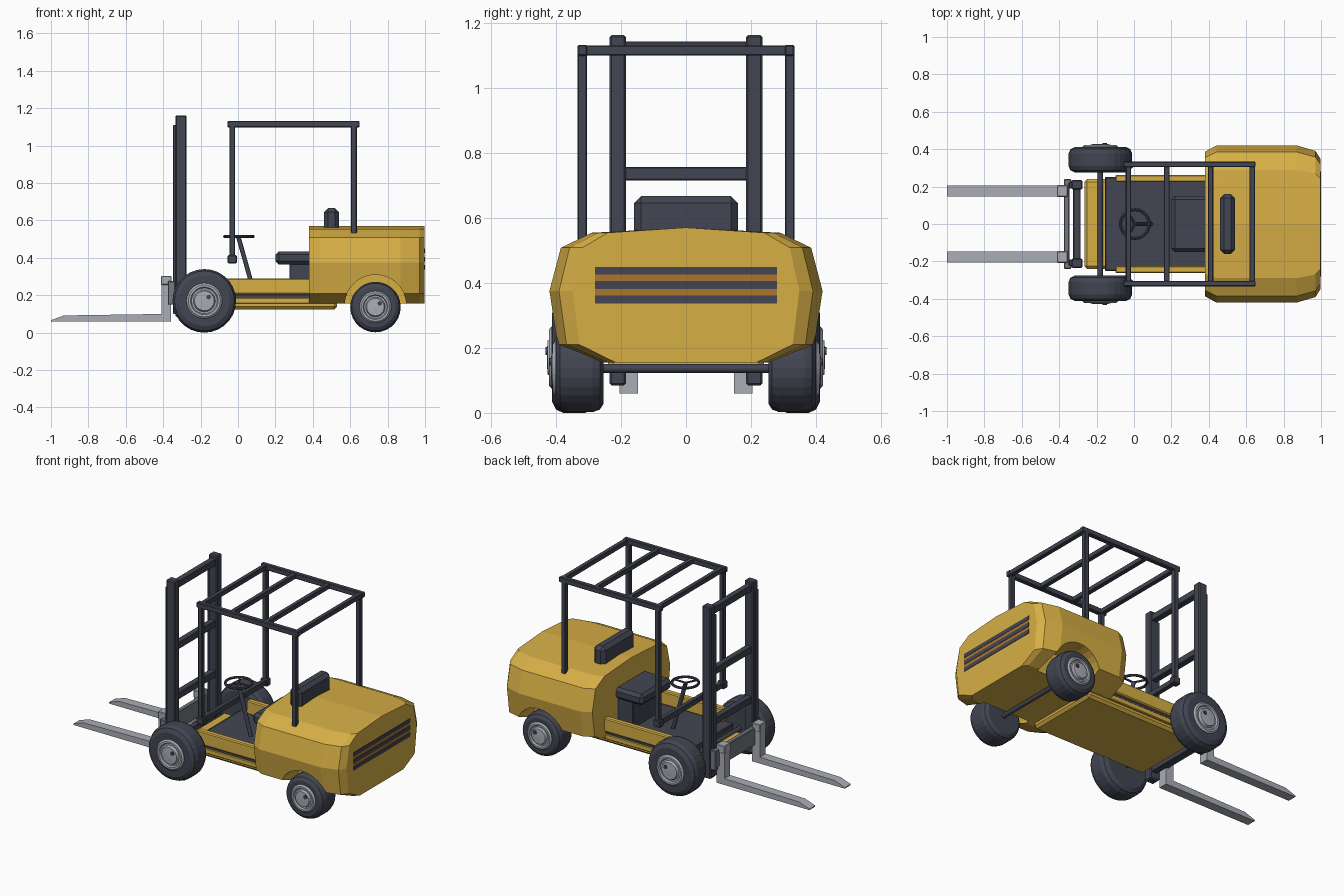
import bpy, bmesh, math
from mathutils import Matrix, Vector

if "Cube" in bpy.data.objects:
    bpy.data.objects.remove(bpy.data.objects["Cube"])


def material(name, rgb):
    m = bpy.data.materials.new(name)
    m.diffuse_color = (*rgb, 1)
    m.use_nodes = True
    m.node_tree.nodes["Principled BSDF"].inputs["Base Color"].default_value = m.diffuse_color
    return m


YELLOW = material("yellow_paint", (0.68, 0.43, 0.06))
DARK = material("dark_grey", (0.055, 0.06, 0.085))
SILVER = material("silver_metal", (0.40, 0.42, 0.46))
GREY = material("carriage_grey", (0.18, 0.19, 0.22))
ORANGE = material("vent_orange", (0.40, 0.18, 0.03))


def finish(name, bm, mat):
    bmesh.ops.recalc_face_normals(bm, faces=bm.faces[:])
    me = bpy.data.meshes.new(name)
    bm.to_mesh(me)
    bm.free()
    me.materials.append(mat)
    ob = bpy.data.objects.new(name, me)
    bpy.context.collection.objects.link(ob)
    return ob


def box(name, x, y, z, mat, bevel=0.004):
    """Box from (min, max) ranges with chamfered edges."""
    bm = bmesh.new()
    bmesh.ops.create_cube(bm, size=1)
    for v in bm.verts:
        v.co = [r[0] if c < 0 else r[1] for c, r in zip(v.co, (x, y, z))]
    if bevel:
        bmesh.ops.bevel(bm, geom=bm.edges[:], offset=bevel, segments=1, affect='EDGES')
    return finish(name, bm, mat)


def rod(name, a, b, r, mat, sides=12):
    a, b = Vector(a), Vector(b)
    d = b - a
    bm = bmesh.new()
    bmesh.ops.create_cone(bm, cap_ends=True, segments=sides, radius1=r, radius2=r, depth=d.length,
                          matrix=Matrix.Translation((a + b) / 2) @ d.to_track_quat('Z', 'Y').to_matrix().to_4x4())
    return finish(name, bm, mat)


def loft(name, rings, mat, closed=False):
    """Skin equal-length point rings; cap the ends unless closed."""
    bm = bmesh.new()
    rs = [[bm.verts.new(p) for p in ring] for ring in rings]
    n = len(rs[0])
    for a, b in zip(rs, rs[1:]):
        for i in range(n):
            bm.faces.new((a[i], a[(i + 1) % n], b[(i + 1) % n], b[i]))
    bm.faces.new(rs[0])
    bm.faces.new(rs[-1])
    return finish(name, bm, mat)


def lathe(name, cx, cz, profile, side, mat, n=28):
    """Turn (radius, y) points about a wheel axle."""
    return loft(name, [[(cx + r * math.cos(2 * math.pi * i / n), side * y,
                         cz + r * math.sin(2 * math.pi * i / n)) for i in range(n)]
                       for r, y in profile], mat)


# Counterweight: faceted section lofted along x, narrowing at both ends
half = [(0, .57), (.29, .554), (.385, .508), (.42, .375), (.395, .21), (.26, .155)]
section = half + [(-y, z) for y, z in reversed(half[1:])]
stations = [(.38, .92), (.44, 1), (.87, 1), (.97, .93), (.997, .83)]
weight = loft("counterweight", [[(x, y * s, z) for y, z in section] for x, s in stations], YELLOW)

# Wheel arches cut into the counterweight
for s in (-1, 1):
    cutter = rod("arch_cutter", (.735, s * .23, .145), (.735, s * .6, .145), .165, YELLOW, 28)
    cutter.hide_render = True
    mod = weight.modifiers.new("arch", 'BOOLEAN')
    mod.operation, mod.solver, mod.object = 'DIFFERENCE', 'EXACT', cutter
    bpy.context.view_layer.objects.active = weight
    bpy.ops.object.modifier_apply(modifier=mod.name)
    bpy.data.objects.remove(cutter)

# Rear vent
box("vent_plate", (.992, .998), (-.28, .28), (.337, .449), ORANGE, 0)
for z in (.337, .381, .425):
    box("vent_slat", (.992, 1.0), (-.28, .28), (z, z + .024), DARK, 0)

# Chassis pan, floor and side rails
box("chassis_pan", (-.265, .53), (-.24, .24), (.125, .17), YELLOW, .015)
box("floor", (-.155, .40), (-.25, .25), (.165, .205), DARK)
for s in (-1, 1):
    box("side_rail", (-.10, .40), sorted((s * .225, s * .263)), (.205, .29), YELLOW, .006)
    box("side_step", (-.10, .40), sorted((s * .22, s * .255)), (.155, .187), YELLOW)

# Wheels and axles
for label, cx, R, hub, y0, y1 in (("front", -.18, .17, .095, .275, .412),
                                  ("rear", .735, .135, .085, .253, .40)):
    cz = R + (.005 if label == "rear" else 0)
    if label == "rear":
        cz = .137
    rod(label + "_axle", (cx, -y0 - .01, cz), (cx, y0 + .01, cz), .014, DARK)
    for s in (-1, 1):
        lathe(label + "_tyre", cx, cz, [(hub * .9, y0), (R * .8, y0), (R * .94, y0 + .012), (R, y0 + .035),
              (R, y1 - .035), (R * .94, y1 - .012), (R * .8, y1), (hub, y1), (hub, y1 - .02)], s, DARK)
        lathe(label + "_hub", cx, cz, [(hub, y1 - .03), (hub, y1 + .002), (hub * .9, y1 + .01),
              (hub * .78, y1 + .01), (hub * .72, y1), (hub * .62, y1),
              (hub * .55, y1 + .014), (hub * .1, y1 + .016)], s, SILVER)
        rod(label + "_hub_bolt", (cx + .023, s * y1, cz + .02), (cx + .023, s * (y1 + .02), cz + .02), .012, DARK)

# Mast: outer and inner rails with cross members
for s in (-1, 1):
    box("mast_rail", (-.335, -.275), sorted((s * .185, s * .235)), (.085, 1.162), DARK, .006)
    box("inner_mast_rail", (-.347, -.33), sorted((s * .19, s * .225)), (.10, 1.11), DARK, .003)
for z in (.13, .40, .715, 1.10):
    box("mast_crossbar", (-.325, -.285), (-.19, .19), (z, z + .042), DARK)

# Carriage and forks
box("carriage_plate", (-.375, -.345), (-.23, .23), (.165, .275), GREY)
for s in (-1, 1):
    box("carriage_end", (-.375, -.335), sorted((s * .215, s * .24)), (.15, .275), GREY)
    fork = [(-1, .06), (-1, .067), (-.93, .092), (-.41, .10), (-.41, .30), (-.357, .30), (-.357, .06)]
    loft("fork", [[(x, s * y, z) for x, z in fork] for y in (.147, .205)], SILVER)
    box("fork_hook", (-.412, -.355), sorted((s * .145, s * .208)), (.255, .303), SILVER)

# Overhead guard
for s in (-1, 1):
    post_y = sorted((s * .304, s * .333))
    box("front_post", (-.045, -.016), post_y, (.38, 1.12), DARK, .003)
    box("front_post_foot", (-.055, -.006), sorted((s * .298, s * .337)), (.37, .415), DARK, .005)
    box("rear_post", (.605, .635), post_y, (.50, 1.12), DARK, .003)
    box("roof_side_bar", (-.057, .65), post_y, (1.098, 1.132), DARK)
for x in (-.03, .175, .41, .632):
    box("roof_crossbar", (x - .014, x + .014), (-.32, .32), (1.10, 1.13), DARK, .003)
box("dash_bar", (-.045, -.016), (-.31, .31), (.375, .41), DARK)

# Seat
box("seat_base", (.275, .40), (-.13, .13), (.20, .37), DARK)
box("seat_cushion", (.20, .40), (-.15, .15), (.365, .435), DARK, .018)
box("seat_back", (.46, .54), (-.16, .16), (.54, .667), DARK, .022)

# Steering column and wheel
rod("steering_column", (.09, 0, .20), (.002, 0, .512), .012, DARK)
bpy.ops.mesh.primitive_torus_add(major_radius=.077, minor_radius=.008, major_segments=24,
                                 minor_segments=8, location=(.005, 0, .514))
wheel = bpy.context.object
wheel.name = "steering_wheel"
wheel.data.materials.append(DARK)
for k in range(3):
    a = 2 * math.pi * k / 3
    rod("steering_spoke", (.005, 0, .512), (.005 + .077 * math.cos(a), .077 * math.sin(a), .514), .006, DARK, 8)
